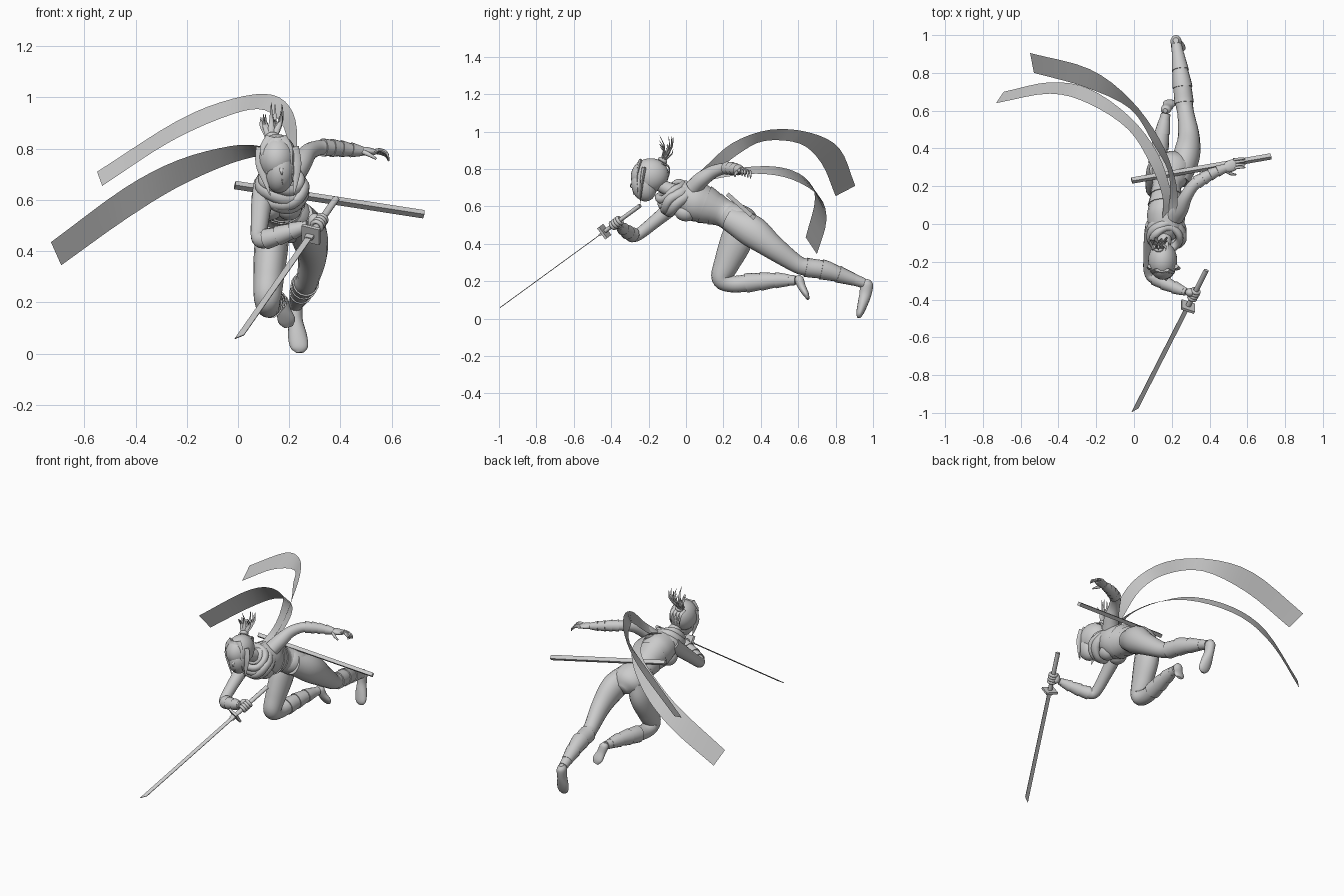
import bpy, bmesh, math, random
from mathutils import Vector

random.seed(4)
if "Cube" in bpy.data.objects:
    bpy.data.objects.remove(bpy.data.objects["Cube"])

grey = bpy.data.materials.new("plain grey")
grey.use_nodes = True
grey.diffuse_color = (.6, .6, .6, 1)
grey.node_tree.nodes["Principled BSDF"].inputs["Base Color"].default_value = grey.diffuse_color
made = []


def finish(name, bm):
    bmesh.ops.recalc_face_normals(bm, faces=bm.faces)
    mesh = bpy.data.meshes.new(name)
    bm.to_mesh(mesh)
    bm.free()
    mesh.materials.append(grey)
    ob = bpy.data.objects.new(name, mesh)
    bpy.context.collection.objects.link(ob)
    made.append(ob)
    return ob


def spline(points, steps):
    """Smooth samples through control points of any dimension."""
    p = [Vector(q) for q in points]
    p = [p[0] * 2 - p[1]] + p + [p[-1] * 2 - p[-2]]
    out = []
    for a, b, c, d in zip(p, p[1:], p[2:], p[3:]):
        for k in range(steps):
            t = k / steps
            out.append(b + (c - a) * (t / 2) + (a * 2 - b * 5 + c * 4 - d) * (t * t / 2)
                       + (b * 3 - a - c * 3 + d) * (t ** 3 / 2))
    return out + [p[-2]]


def loft(name, samples, side=(1, 0, 0), sides=16):
    """Skin elliptical rings (x, y, z, half width, half depth)."""
    bm = bmesh.new()
    rings = []
    last = len(samples) - 1
    for i, s in enumerate(samples):
        tangent = Vector(samples[min(i + 1, last)][:3]) - Vector(samples[max(i - 1, 0)][:3])
        tangent.normalize()
        u = Vector(side)
        u = (u - tangent * u.dot(tangent)).normalized()
        v = tangent.cross(u)
        ring = []
        for k in range(sides):
            a = math.tau * k / sides
            ring.append(bm.verts.new(Vector(s[:3]) + u * (s[3] * math.cos(a)) + v * (s[4] * math.sin(a))))
        rings.append(ring)
    for a, b in zip(rings, rings[1:]):
        for k in range(sides):
            bm.faces.new((a[k], a[k - 1], b[k - 1], b[k]))
    bm.faces.new(rings[0])
    bm.faces.new(rings[-1])
    return finish(name, bm)


def limb(name, points, side=(1, 0, 0), steps=6, sides=16):
    samples = spline(points, steps)
    loft(name, samples, side, sides)
    return samples


def wraps(name, samples, start, stop, step, side=(1, 0, 0)):
    """Overlapping cloth bands that follow a limb."""
    for i in range(start, stop, step):
        part = [s.copy() for s in samples[i:i + step + 1]]
        for k, s in enumerate(part):
            grow = .006 - .005 * k / step
            s[3] += grow
            s[4] += grow
        loft(name, part, side)


def ball(name, centre, radii, turn=(0, 0, 0)):
    bm = bmesh.new()
    bmesh.ops.create_uvsphere(bm, u_segments=24, v_segments=16, radius=1)
    ob = finish(name, bm)
    ob.location, ob.scale, ob.rotation_euler = centre, radii, turn


def ring(name, centre, axis, major, minor, squash=1, wobble=0):
    """Torus around an axis; squash narrows it, wobble creases it like cloth."""
    axis = Vector(axis).normalized()
    u = Vector((1, 0, 0))
    u = (u - axis * u.dot(axis)).normalized()
    v = axis.cross(u)
    bm = bmesh.new()
    loops = []
    for i in range(28):
        a = math.tau * i / 28
        out = u * math.cos(a) + v * math.sin(a) * squash
        middle = Vector(centre) + axis * wobble * math.sin(3 * a + major * 99)
        loops.append([bm.verts.new(middle + out * (major + minor * math.cos(b))
                                   + axis * minor * math.sin(b) * 1.2)
                      for b in (math.tau * k / 10 for k in range(10))])
    for i, a in enumerate(loops):
        for k in range(10):
            bm.faces.new((a[k], a[k - 1], loops[i - 1][k - 1], loops[i - 1][k]))
    finish(name, bm)


def strand(name, points, width):
    """Tapered lock of hair."""
    n = len(points) - 1
    limb(name, [(*p, width * (1 - i / n) + .001, width * .4 * (1 - i / n) + .001)
                for i, p in enumerate(points)], steps=4, sides=8)


def ribbon(name, upper, lower):
    """Single sheet of cloth between two edges."""
    bm = bmesh.new()
    rows = [[bm.verts.new(a), bm.verts.new(b)] for a, b in zip(spline(upper, 4), spline(lower, 4))]
    for a, b in zip(rows, rows[1:]):
        bm.faces.new((a[0], a[1], b[1], b[0]))
    finish(name, bm)


def bar(name, start, end, width, depth, point=0):
    """Four sided bar; a point draws one edge past the end."""
    a, b = Vector(start), Vector(end)
    d = (b - a).normalized()
    u = Vector((1, 0, 0))
    u = (u - d * u.dot(d)).normalized()
    v = d.cross(u)
    bm = bmesh.new()
    bmesh.ops.create_cube(bm, size=2)
    for w in bm.verts:
        x, y, z = w.co
        base = b + d * (point if x < 0 else 0) if z > 0 else a
        w.co = base + u * x * width + v * y * depth
    finish(name, bm)


# Torso, hips and belt
tilt = (.9, .2, .25)
torso = limb("torso", [(.165, -.08, .675, .04, .04), (.167, -.04, .66, .085, .075),
                       (.17, .04, .63, .1, .106), (.17, .11, .605, .088, .098),
                       (.172, .19, .57, .076, .075), (.185, .25, .54, .09, .078), (.195, .3, .515, .08, .065)], tilt)
wraps("waist_belt", torso, 17, 25, 4, tilt)
limb("hips", [(.176, .2, .563, .06, .06), (.187, .24, .545, .093, .08), (.2, .3, .515, .105, .086),
              (.207, .34, .492, .085, .07), (.21, .37, .475, .04, .035)])
for x in (.125, .2):
    ball("chest_form", (x, 0, .57), (.05, .06, .05))

# Legs and foot coverings
leg = limb("left_leg", [(.235, .23, .535, .06, .065), (.275, .35, .47, .072, .085),
                        (.29, .46, .385, .058, .066), (.275, .58, .3, .045, .049), (.265, .64, .275, .046, .046),
                        (.255, .74, .26, .046, .048), (.24, .85, .225, .036, .036), (.225, .95, .19, .028, .027)])
wraps("left_shin_wrap", leg, 24, 39, 5)
leg = limb("right_leg", [(.14, .29, .525, .058, .065), (.13, .27, .42, .066, .085),
                         (.12, .22, .3, .06, .07), (.115, .19, .215, .053, .053), (.118, .25, .185, .045, .045),
                         (.13, .36, .195, .044, .046), (.15, .48, .205, .036, .037), (.168, .585, .205, .025, .026)])
wraps("right_shin_wrap", leg, 28, 39, 4)
limb("left_foot", [(.222, .972, .21, .015, .015), (.222, .967, .185, .029, .034), (.225, .959, .13, .028, .032),
                   (.232, .942, .07, .037, .026), (.24, .928, .025, .034, .018), (.242, .923, .004, .015, .007)])
limb("right_foot", [(.165, .6, .23, .012, .012), (.168, .605, .21, .027, .024), (.178, .62, .17, .028, .021),
                    (.19, .642, .13, .034, .016), (.197, .653, .105, .018, .007)])

# Arms with wrapped forearms
arm = limb("right_arm", [(.11, -.01, .66, .05, .05), (.095, -.07, .6, .043, .043), (.086, -.16, .525, .036, .036),
                         (.084, -.255, .45, .032, .032), (.12, -.29, .45, .035, .035),
                         (.2, -.33, .475, .03, .03), (.275, -.36, .5, .021, .021)], (0, .5, 1))
wraps("right_forearm_wrap", arm, 23, 34, 4, (0, .5, 1))
arm = limb("left_arm", [(.215, .04, .7, .045, .05), (.246, .085, .745, .042, .044), (.275, .145, .785, .035, .034),
                        (.315, .205, .803, .03, .031), (.365, .24, .803, .03, .03),
                        (.42, .27, .798, .026, .026), (.485, .297, .79, .018, .021)], (0, 0, 1))
wraps("left_forearm_wrap", arm, 20, 34, 4, (0, 0, 1))

# Open left hand
limb("left_palm", [(.475, .29, .79, .014, .018), (.5, .302, .79, .017, .03), (.53, .315, .787, .012, .03),
                   (.54, .318, .785, .008, .024)], (0, 0, 1))
for k in range(4):
    y = .295 + k * .015
    limb("left_finger", [(.525, y, .788, .008, .008), (.555, y + .004, .795 - k * .004, .007, .007),
                         (.58, y + .005, .783 - k * .004, .006, .006),
                         (.588, y + .005, .763 - k * .004, .003, .003)], (0, 1, 0), 4, 8)
limb("left_thumb", [(.49, .28, .787, .01, .01), (.515, .265, .775, .008, .008), (.54, .262, .76, .004, .004)],
     (0, 1, 0), 4, 8)

# Sword, grip hand and scabbard
pommel, guard, tip = Vector((.383, -.245, .605)), Vector((.285, -.437, .465)), Vector((.012, -.972, .075))
along = (guard - pommel).normalized()
bar("blade", guard, tip, .012, .002, .036)
bar("sword_guard", guard - along * .007, guard + along * .007, .037, .037)
bar("blade_collar", guard, guard + along * .03, .016, .006)
limb("sword_handle", [(*p, .014, .011) for p in (pommel, (pommel + guard) / 2, guard)], sides=12)
grip = pommel.lerp(guard, .68)
ball("right_palm", grip + Vector((-.018, .012, .004)), (.026, .024, .034))
for k in range(4):
    ring("right_finger", grip + along * (k * .016 - .027), along, .02, .008)
bar("scabbard", (-.012, .23, .658), (.725, .358, .544), .0125, .011)

# Neck, head and face
limb("neck", [(.165, -.03, .67, .04, .04), (.16, -.11, .7, .036, .036), (.155, -.16, .73, .034, .034)])
ball("skull_hair", (.152, -.194, .765), (.077, .102, .092), (.25, 0, 0))
ball("face", (.164, -.225, .708), (.057, .066, .083), (.3, .1, 0))
strand("nose", [(.168, -.28, .735), (.17, -.298, .71), (.171, -.285, .695)], .009)
for sign in (-1, 1):
    strand("side_lock", [(.154 + sign * .05, -.225, .8), (.158 + sign * .066, -.235, .74),
                         (.165 + sign * .06, -.24, .68), (.172 + sign * .045, -.245, .615)], .034)
# Parted fringe
for sign, drift, low in ((-1, .05, .68), (-1, .025, .72), (-1, -.005, .66), (1, .02, .73), (1, .045, .67)):
    x = .152 + sign * drift
    strand("fringe", [(.15 + sign * drift * .4, -.245, .84), (x, -.268 + drift * .3, .8),
                      (x + .006, -.28 + drift * .4, .75), (x + .018, -.28 + drift * .5, low)], .024)

# High tied tail of hair
ring("hair_tie", (.132, -.125, .845), (-.2, .55, .8), .018, .009)
for k in range(18):
    end = Vector((random.uniform(.085, .18), random.uniform(-.15, -.05), random.uniform(.9, .985)))
    base = Vector((.13, -.13, .83))
    bend = base.lerp(end, .55) + Vector(((end.x - base.x) * .4, .02, .01))
    strand("tail_lock", [base, base.lerp(bend, .5), bend, end], .018)
for k in range(4):
    strand("nape_lock", [(.11 + k * .02, -.135, .83), (.105 + k * .022, -.095, .815),
                         (.11 + k * .02, -.09, .775), (.115 + k * .02, -.1, .74)], .014)

# Scarf loops and long trailing ribbons
for shift, major, minor in ((-.03, .084, .025), (0, .08, .025), (.03, .072, .02)):
    ring("scarf_loop", (.17, -.06 - shift * .7, .657 + shift * .75), (.15, -.6 + shift * 3, .75),
         major, minor, 1.02, .007)
ring("scarf_fold", (.177, -.055, .632), (-.2, -.55, .7), .085, .021, .95, .007)
ribbon("upper_ribbon",
       [(.2, 0, .72), (.23, .1, .81), (.215, .25, .94), (.135, .45, 1.01), (-.02, .66, .995),
        (-.235, .82, .91), (-.55, .905, .71)],
       [(.17, .03, .7), (.19, .14, .77), (.18, .28, .88), (.105, .42, .95), (-.02, .61, .935),
        (-.26, .725, .83), (-.53, .8, .655)])
ribbon("lower_ribbon",
       [(.15, .03, .73), (.15, .15, .78), (.085, .32, .81), (-.03, .5, .81), (-.235, .635, .755),
        (-.445, .69, .645), (-.73, .64, .435)],
       [(.2, .03, .71), (.195, .17, .75), (.125, .375, .775), (-.02, .565, .745), (-.235, .715, .65),
        (-.445, .75, .52), (-.69, .7, .345)])

bpy.ops.object.select_all(action="DESELECT")
for ob in made:
    ob.select_set(True)
bpy.context.view_layer.objects.active = made[0]
bpy.ops.object.shade_smooth_by_angle(angle=math.radians(45))
